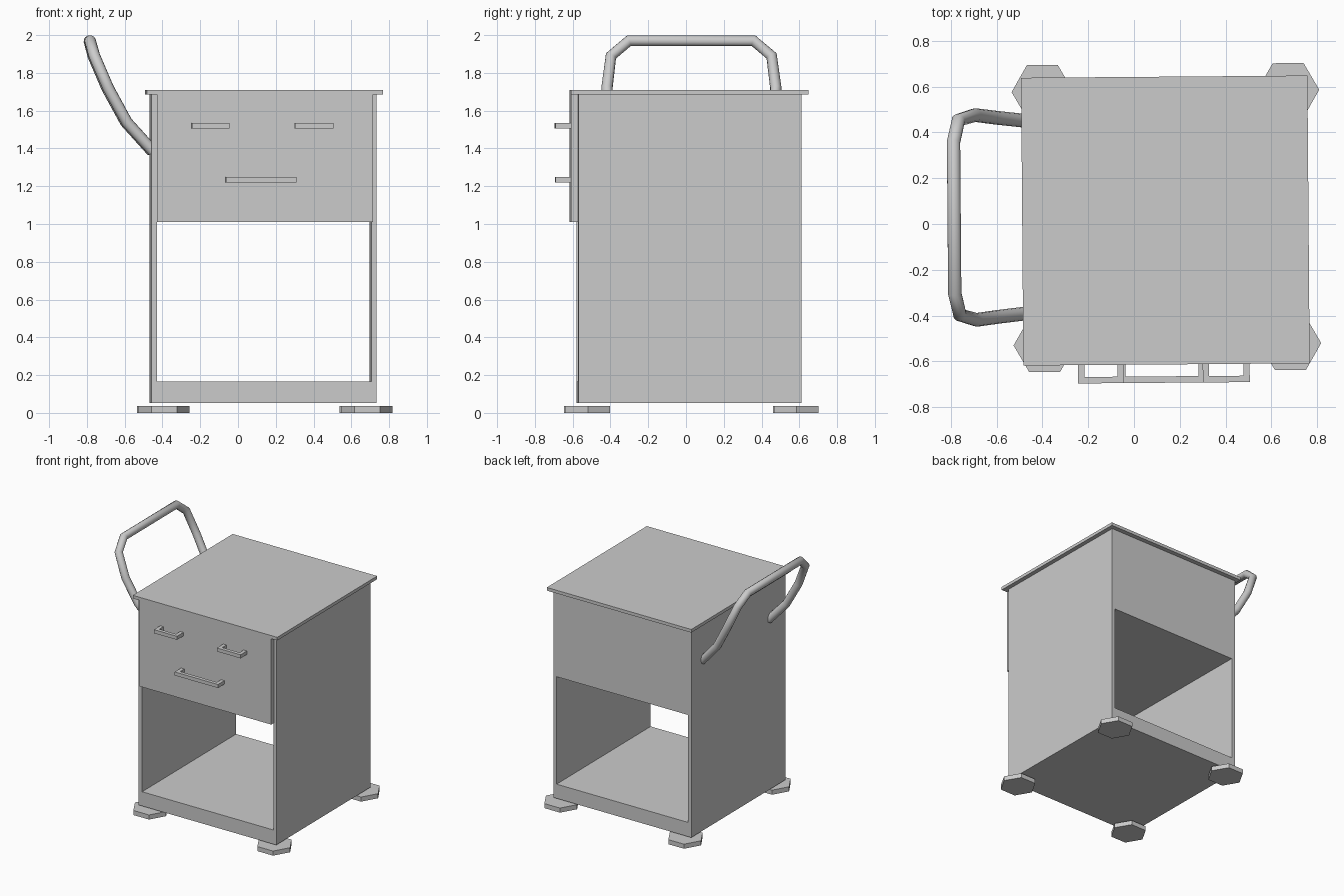
import bpy, bmesh, math
from mathutils import Matrix

if "Cube" in bpy.data.objects:
    bpy.data.objects.remove(bpy.data.objects["Cube"], do_unlink=True)

grey = bpy.data.materials.new("plain grey")
grey.use_nodes = True
grey.diffuse_color = (0.6, 0.6, 0.6, 1)
grey.node_tree.nodes["Principled BSDF"].inputs["Base Color"].default_value = (0.6, 0.6, 0.6, 1)

# The whole cart stands very slightly turned about its middle
MID_X, MID_Y = 0.135, 0.015
pivot = Matrix.Translation((MID_X, MID_Y, 0))
turn = pivot @ Matrix.Rotation(math.radians(0.45), 4, "Z") @ pivot.inverted()


def finish(bm, name):
    bmesh.ops.recalc_face_normals(bm, faces=bm.faces)
    mesh = bpy.data.meshes.new(name)
    bm.to_mesh(mesh)
    bm.free()
    mesh.materials.append(grey)
    obj = bpy.data.objects.new(name, mesh)
    bpy.context.collection.objects.link(obj)
    obj.matrix_world = turn
    return obj


def add_box(bm, x, y, z):
    size = Matrix.Diagonal((x[1] - x[0], y[1] - y[0], z[1] - z[0], 1))
    place = Matrix.Translation((sum(x) / 2, sum(y) / 2, sum(z) / 2))
    bmesh.ops.create_cube(bm, size=1, matrix=place @ size)


def box(name, x, y, z):
    bm = bmesh.new()
    add_box(bm, x, y, z)
    return finish(bm, name)


# Cabinet body: a block with an open bay running from front to back
FRONT, BACK = -0.575, 0.607
bm = bmesh.new()


def rect(x, z, y):
    return [bm.verts.new((px, y, pz)) for px, pz in
            ((x[0], z[0]), (x[1], z[0]), (x[1], z[1]), (x[0], z[1]))]


loops = []
for y in (FRONT, BACK):
    loops.append((rect((-0.463, 0.728), (0.053, 1.685), y),
                  rect((-0.433, 0.702), (0.165, 1.01), y)))
(outer_f, inner_f), (outer_b, inner_b) = loops
for a, b in ((outer_f, inner_f), (outer_b, inner_b), (outer_f, outer_b), (inner_f, inner_b)):
    for i in range(4):
        j = (i + 1) % 4
        bm.faces.new((a[i], a[j], b[j], b[i]))
finish(bm, "cabinet_body")

# Top and drawer front
box("top_panel", (-0.488, 0.762), (-0.613, 0.643), (1.685, 1.71))
box("drawer_front", (-0.433, 0.71), (-0.613, FRONT), (1.01, 1.685))


# Drawer pulls: a bar on two posts
def pull(name, x0, x1, z):
    w, h = 0.028, 0.014
    bm = bmesh.new()
    add_box(bm, (x0, x1), (-0.693, -0.665), (z - h, z + h))
    for x in (x0, x1 - w):
        add_box(bm, (x, x + w), (-0.665, -0.613), (z - h, z + h))
    finish(bm, name)


pull("upper_right_pull", -0.25, -0.05, 1.52)
pull("upper_left_pull", 0.295, 0.50, 1.52)
pull("lower_pull", -0.07, 0.305, 1.235)

# Hexagonal feet
for side, x in (("right", -0.395), ("left", 0.678)):
    for end, y in (("front", -0.525), ("back", 0.581)):
        bm = bmesh.new()
        bmesh.ops.create_cone(bm, cap_ends=True, segments=6, radius1=0.135, radius2=0.135,
                              depth=0.036, matrix=Matrix.Translation((x, y, 0.018))
                              @ Matrix.Rotation(math.radians(90), 4, "Z"))
        # Points of each hexagon face sideways
        if max(abs(v.co.x - x) for v in bm.verts) < 0.13:
            bmesh.ops.rotate(bm, verts=bm.verts, cent=(x, y, 0),
                             matrix=Matrix.Rotation(math.radians(30), 3, "Z"))
        finish(bm, f"{end}_{side}_foot")

# Push handle: a mirrored bent tube on the right side
half = [(-0.452, 0.418, 1.385), (-0.592, 0.434, 1.54), (-0.69, 0.447, 1.72),
        (-0.763, 0.425, 1.89), (-0.785, 0.33, 1.97)]
HANDLE_Y = 0.035
path = [(x, HANDLE_Y + y, z) for x, y, z in half]
path += [(x, HANDLE_Y - y, z) for x, y, z in reversed(half)]
curve = bpy.data.curves.new("push_handle", "CURVE")
curve.dimensions = "3D"
curve.bevel_depth = 0.03
curve.bevel_resolution = 4
curve.use_fill_caps = True
spline = curve.splines.new("POLY")
spline.points.add(len(path) - 1)
for point, co in zip(spline.points, path):
    point.co = (*co, 1)
    point.radius = 1
curve.materials.append(grey)
handle = bpy.data.objects.new("push_handle", curve)
bpy.context.collection.objects.link(handle)
handle.matrix_world = turn

# Turn the tube into a mesh with smooth sides
bpy.ops.object.select_all(action="DESELECT")
handle.select_set(True)
bpy.context.view_layer.objects.active = handle
bpy.ops.object.convert(target="MESH")
bpy.ops.object.shade_smooth_by_angle(angle=math.radians(40))
